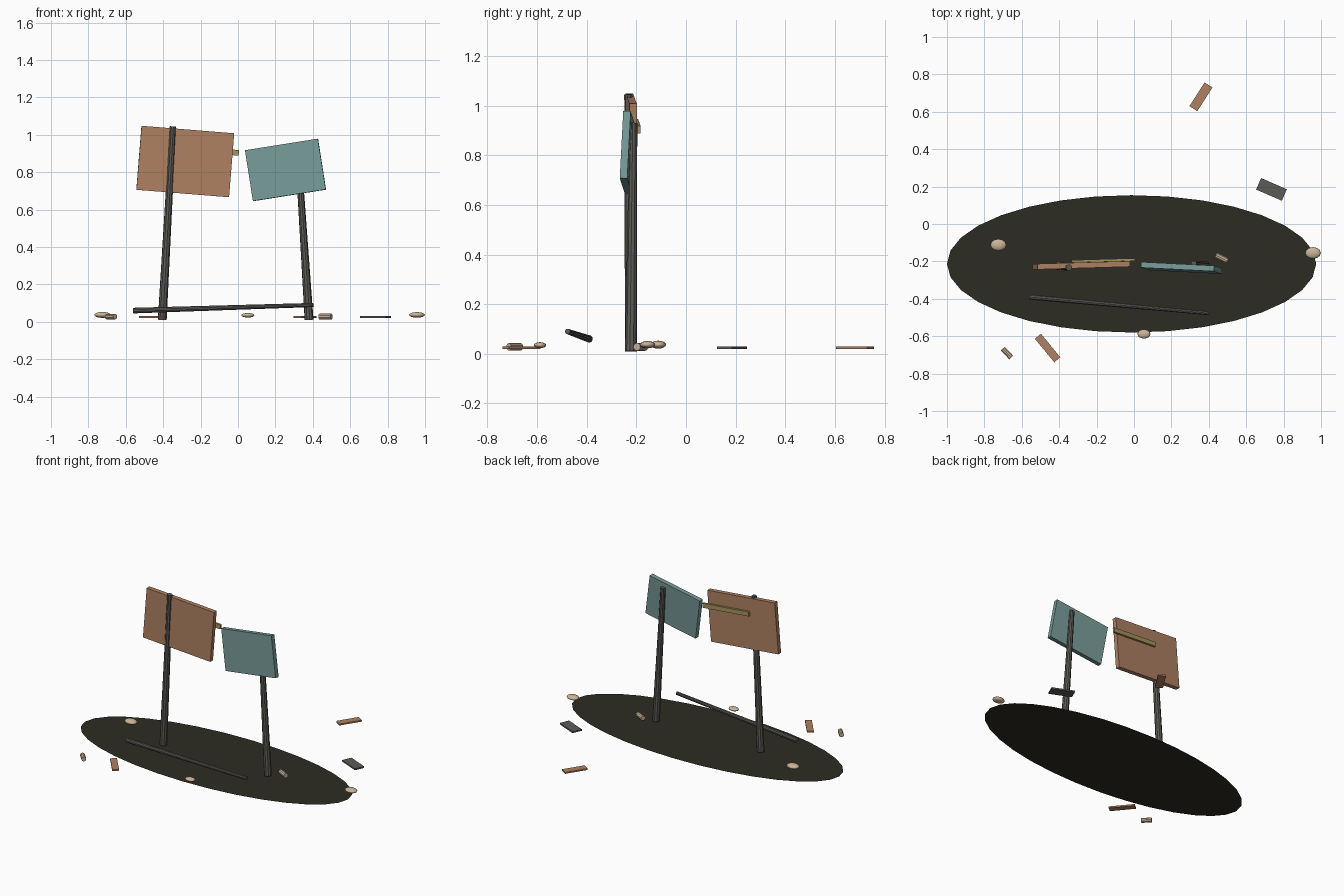
import bpy
import bmesh
from math import radians
from mathutils import Matrix, Vector, Euler

cube = bpy.data.objects.get("Cube")
if cube:
    bpy.data.objects.remove(cube, do_unlink=True)


def material(name, rgb):
    mat = bpy.data.materials.new(name)
    mat.use_nodes = True
    colour = (*rgb, 1.0)
    mat.diffuse_color = colour
    mat.node_tree.nodes["Principled BSDF"].inputs["Base Color"].default_value = colour
    return mat


rust = material("rust_orange", (0.43, 0.22, 0.125))
teal = material("faded_teal", (0.18, 0.32, 0.31))
metal = material("dark_metal", (0.11, 0.105, 0.095))
soil = material("dark_soil", (0.026, 0.025, 0.016))
sand = material("pale_sand", (0.60, 0.46, 0.32))
yellow = material("dull_yellow", (0.38, 0.29, 0.11))


def finish(name, bm, mat, matrix, smooth=False):
    mesh = bpy.data.meshes.new(name)
    bm.to_mesh(mesh)
    bm.free()
    mesh.materials.append(mat)
    for face in mesh.polygons:
        face.use_smooth = smooth and len(face.vertices) < 5
    obj = bpy.data.objects.new(name, mesh)
    obj.matrix_world = matrix
    bpy.context.collection.objects.link(obj)
    return obj


def box(name, mat, centre, size, pitch=0, roll=0, yaw=0):
    bm = bmesh.new()
    bmesh.ops.create_cube(bm, size=1)
    bmesh.ops.scale(bm, vec=size, verts=bm.verts)
    turn = Euler([radians(a) for a in (pitch, roll, yaw)]).to_matrix().to_4x4()
    return finish(name, bm, mat, Matrix.Translation(centre) @ turn)


def rod(name, mat, start, end, r_start, r_end, sides=10):
    start, end = Vector(start), Vector(end)
    axis = end - start
    bm = bmesh.new()
    bmesh.ops.create_cone(bm, cap_ends=True, segments=sides, radius1=r_start,
                          radius2=r_end, depth=axis.length)
    turn = axis.to_track_quat('Z', 'Y').to_matrix().to_4x4()
    return finish(name, bm, mat, Matrix.Translation((start + end) / 2) @ turn)


# Flat oval ground patch
bm = bmesh.new()
bmesh.ops.create_circle(bm, cap_ends=True, segments=32, radius=1)
bmesh.ops.scale(bm, vec=(0.987, 0.367, 1), verts=bm.verts)
finish("ground_patch", bm, soil, Matrix.Translation((-0.013, -0.213, 0)))

# Leaning posts and the fallen rail
rod("right_post", metal, (-0.405, -0.222, 0.01), (-0.348, -0.232, 1.045), 0.024, 0.017)
rod("left_post", metal, (0.38, -0.222, 0.01), (0.32, -0.212, 0.93), 0.024, 0.016)
rod("fallen_rail", metal, (-0.56, -0.39, 0.06), (0.402, -0.477, 0.09), 0.015, 0.011)

# Sign boards and the rear batten
box("orange_board", rust, (-0.282, -0.221, 0.857), (0.497, 0.03, 0.343), roll=4.6, yaw=1.7)
box("teal_board", teal, (0.254, -0.235, 0.812), (0.395, 0.03, 0.275), -2.5, -9, -2.9)
box("rear_batten", yellow, (-0.165, -0.195, 0.917), (0.34, 0.014, 0.03), roll=4.6, yaw=1.7)

# Scattered flat scraps
box("back_scrap", rust, (0.358, 0.68, 0.025), (0.15, 0.05, 0.01), yaw=57.4)
box("front_scrap", rust, (-0.462, -0.663, 0.025), (0.163, 0.042, 0.01), yaw=-50.5)
box("metal_scrap", metal, (0.735, 0.185, 0.025), (0.15, 0.067, 0.01), yaw=-23.5)

# Pebbles
pebbles = [
    ((-0.725, -0.112, 0.037), (0.043, 0.032, 0.016)),
    ((0.957, -0.155, 0.037), (0.042, 0.031, 0.015)),
    ((0.053, -0.588, 0.035), (0.035, 0.025, 0.012)),
]
for i, (centre, radii) in enumerate(pebbles, 1):
    bm = bmesh.new()
    bmesh.ops.create_uvsphere(bm, u_segments=12, v_segments=8, radius=1)
    bmesh.ops.scale(bm, vec=radii, verts=bm.verts)
    finish(f"pebble_{i}", bm, sand, Matrix.Translation(centre), smooth=True)

# Small stubs lying on their sides
for i, (x, y, yaw, length, r) in enumerate([(0.468, -0.182, -27, 0.07, 0.016),
                                            (-0.679, -0.69, -47, 0.065, 0.015)], 1):
    half = Matrix.Rotation(radians(yaw), 3, 'Z') @ Vector((length / 2, 0, 0))
    centre = Vector((x, y, 0.028))
    rod(f"stub_{i}", sand, centre - half, centre + half, r, r, 10)
